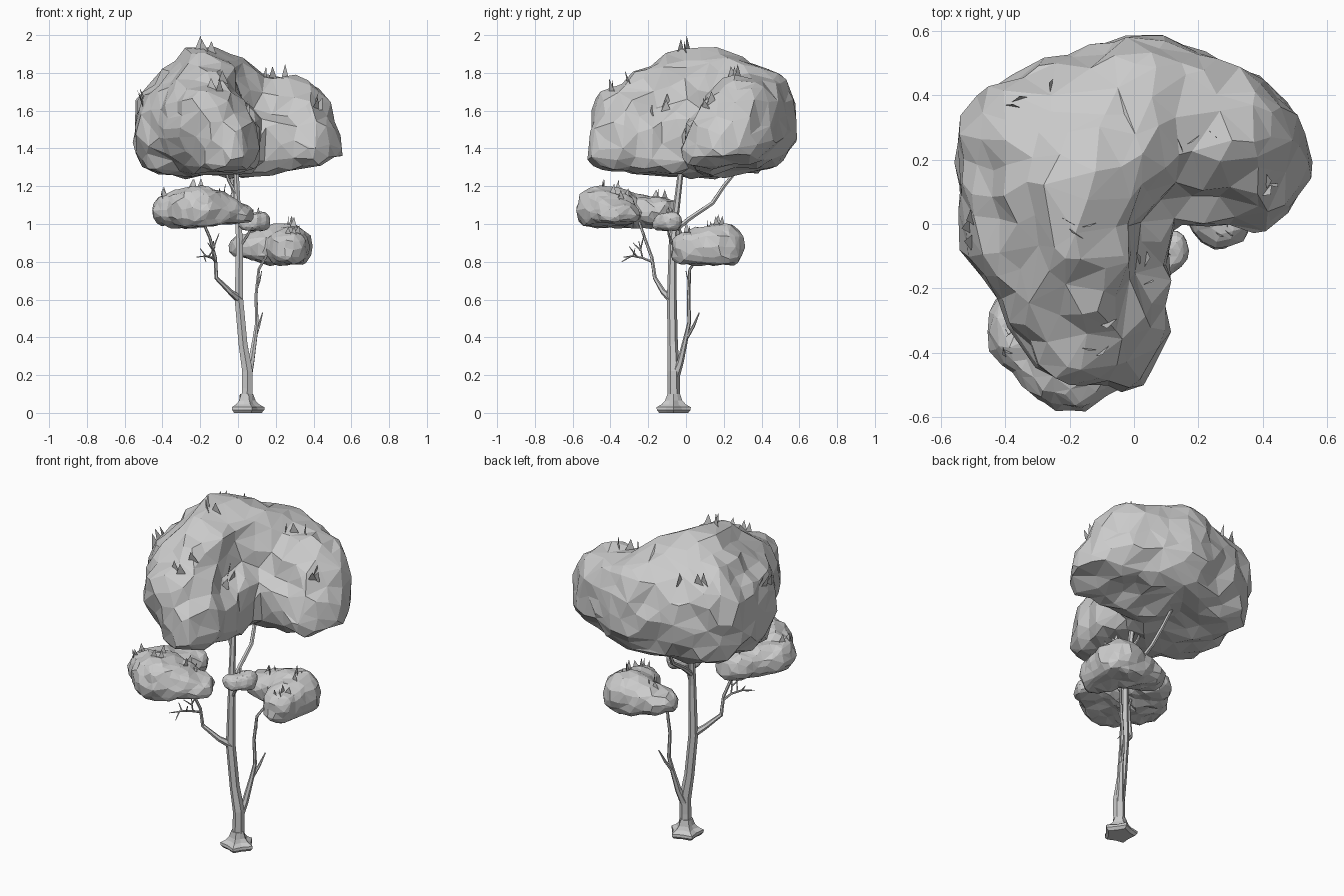
import bpy, bmesh, math, random
from mathutils import Vector

if "Cube" in bpy.data.objects:
    bpy.data.objects.remove(bpy.data.objects["Cube"])

random.seed(4)


def add_object(name, bm):
    me = bpy.data.meshes.new(name)
    bm.to_mesh(me)
    bm.free()
    ob = bpy.data.objects.new(name, me)
    bpy.context.collection.objects.link(ob)
    return ob


def boxy(v, p):
    return math.copysign(abs(v) ** p, v)


def foliage(name, lumps, chains, floor, voxel, ratio, strength, grain):
    """Hull groups of rounded lumps, fuse them, then facet the result."""
    bm = bmesh.new()
    for chain in chains:
        verts = []
        for i in chain:
            cx, cy, cz, rx, ry, rz = lumps[i]
            for a in range(14):
                for b in range(-4, 5):
                    t, s = math.tau * a / 14, math.pi * b / 8
                    x = cx + rx * math.cos(t) * boxy(math.cos(s), .75)
                    y = cy + ry * math.sin(t) * boxy(math.cos(s), .75)
                    z = cz + rz * boxy(math.sin(s), .85)
                    verts.append(bm.verts.new((x, y, max(z, floor(x, y)))))
        bmesh.ops.convex_hull(bm, input=verts)
        junk = [v for v in verts if v.is_valid and not v.link_faces]
        bmesh.ops.delete(bm, geom=junk, context='VERTS')
    ob = add_object(name, bm)
    m = ob.modifiers.new("fuse", 'REMESH')
    m.mode = 'VOXEL'
    m.voxel_size = voxel
    tex = bpy.data.textures.new(name + "_lumps", 'CLOUDS')
    tex.noise_scale = grain
    tex.noise_depth = 0
    d = ob.modifiers.new("lumps", 'DISPLACE')
    d.texture = tex
    d.strength = strength
    d.mid_level = .5
    f = ob.modifiers.new("facets", 'DECIMATE')
    f.ratio = ratio
    return ob


# Large crown: an elbow of two lobes with a bowl-shaped underside
crown = foliage("crown", [
    (-.05, -.34, 1.42, .15, .18, .16),   # 0 low front end
    (-.17, -.29, 1.55, .20, .20, .20),   # 1 high front end
    (-.30, .02, 1.49, .25, .24, .25),    # 2 left bulge
    (-.18, .10, 1.68, .19, .24, .26),    # 3 peak
    (-.31, .26, 1.53, .24, .21, .27),    # 4 back left
    (.03, .36, 1.55, .23, .23, .26),     # 5 back
    (.30, .29, 1.55, .18, .20, .22),     # 6 right shoulder
    (.38, .19, 1.41, .18, .21, .13),     # 7 right end
    (.03, .12, 1.44, .10, .10, .19),     # 8 inner corner
], [(0, 1, 2), (1, 2, 3), (2, 3, 4), (3, 4, 5), (5, 6, 7), (0, 8, 2), (8, 5, 7), (8, 2, 5)],
    lambda x, y: 1.255 + .2 * max(0, x) ** 2 + .22 * min(0, y) ** 2
    + .12 * max(0, x + y - .3) + .08 * max(0, -x - .3),
    .025, .055, .05, .12)

# Left, right and middle bushes
left_bush = foliage("left_bush", [
    (-.32, -.33, 1.07, .14, .14, .09),
    (-.20, -.43, 1.08, .16, .15, .12),
    (-.23, -.14, 1.06, .12, .11, .08),
    (-.04, -.36, 1.05, .12, .12, .06),
], [(0, 1), (0, 2), (1, 3)], lambda x, y: .98 + .09 * max(0, x + .3), .014, .07, .022, .06)

right_bush = foliage("right_bush", [
    (.27, .02, .87, .10, .10, .09),
    (.25, .18, .88, .14, .13, .12),
    (.05, .17, .88, .10, .10, .06),
], [(0, 1), (1, 2)], lambda x, y: .785 + .05 * max(0, .2 - x), .014, .07, .02, .06)

middle_bush = foliage("middle_bush", [
    (.12, -.08, 1.015, .05, .06, .05),
    (.06, -.13, 1.005, .06, .05, .04),
], [(0, 1)], lambda x, y: .965, .009, .12, .012, .04)


# Pointed leaf tufts, snapped to the foliage surface
def tufts(name, host, spots, size, count):
    dg = bpy.context.evaluated_depsgraph_get()
    ev = host.evaluated_get(dg)
    bm = bmesh.new()
    for spot in spots:
        for k in range(count):
            p = Vector(spot) + Vector((random.uniform(-1, 1), random.uniform(-1, 1), 0)) * size
            ok, loc, nor, _ = ev.closest_point_on_mesh(p)
            t = random.uniform(0, math.tau)
            side = Vector((math.cos(t), math.sin(t), 0)) * size * .45
            up = (Vector((0, 0, 1)) + nor * .5).normalized()
            base = loc - up * size * .2
            tip = base + up * size * random.uniform(1.0, 1.35) + side * .3
            bm.faces.new([bm.verts.new(q) for q in (base - side, base + side, tip)])
    return add_object(name, bm)


tufts("crown_tufts", crown, [
    (-.15, .02, 1.96), (-.52, -.02, 1.66), (-.12, -.37, 1.78), (.19, .27, 1.80),
    (.45, .13, 1.63), (.02, -.13, 1.62), (-.32, .40, 1.78)], .065, 3)
tufts("left_bush_tufts", left_bush, [
    (-.38, -.38, 1.17), (-.22, -.40, 1.22), (-.24, -.14, 1.16), (-.08, -.36, 1.13)], .045, 4)
tufts("right_bush_tufts", right_bush, [
    (.25, .15, 1.0), (.28, .0, .98), (.08, .18, .95)], .045, 4)
tufts("middle_bush_tufts", middle_bush, [(.1, -.09, 1.07)], .03, 3)


# Tapered six-sided wood
def limb(name, pts):
    cu = bpy.data.curves.new(name, 'CURVE')
    cu.dimensions = '3D'
    cu.bevel_depth = 1
    cu.bevel_resolution = 1
    cu.use_fill_caps = True
    sp = cu.splines.new('POLY')
    sp.use_smooth = False
    sp.points.add(len(pts) - 1)
    for q, (x, y, z, r) in zip(sp.points, pts):
        q.co = (x, y, z, 1)
        q.radius = r
    ob = bpy.data.objects.new(name, cu)
    bpy.context.collection.objects.link(ob)


limb("trunk", [(.045, -.065, .05, .034), (.05, -.065, .13, .032), (.05, -.065, .22, .032),
               (.027, -.07, .36, .027), (.005, -.075, .60, .026), (.008, -.07, .90, .021),
               (.0, -.055, 1.05, .018), (-.01, -.025, 1.3, .015)])
limb("upper_back_branch", [(.005, -.065, .96, .014), (.0, .02, 1.03, .013),
                           (-.01, .14, 1.11, .012), (-.03, .20, 1.2, .011), (-.04, .29, 1.31, .009)])
limb("upper_left_twig", [(-.01, -.045, 1.16, .010), (-.05, -.03, 1.23, .008), (-.07, -.02, 1.3, .006)])
limb("middle_branch", [(.01, -.07, .88, .009), (.05, -.09, .94, .007), (.08, -.1, 1.0, .006)])
limb("left_branch", [(.01, -.075, .60, .022), (-.04, -.12, .64, .015), (-.115, -.165, .715, .011),
                     (-.12, -.18, .82, .009), (-.15, -.22, .93, .008), (-.19, -.25, 1.02, .007)])
limb("right_branch", [(.05, -.06, .19, .026), (.07, -.03, .27, .018), (.09, .0, .40, .013),
                      (.10, .017, .48, .010), (.095, .014, .62, .009), (.11, .02, .76, .008),
                      (.16, .08, .85, .006)])
limb("right_stub", [(.09, .005, .40, .010), (.11, .04, .46, .008), (.13, .07, .53, .003)])
limb("right_twig", [(.10, .016, .66, .006), (.115, .012, .70, .004), (.125, .0, .75, .002)])

# Bare twigs on the left branch
limb("bare_twig", [(-.12, -.18, .80, .007), (-.135, -.23, .82, .006), (-.17, -.28, .83, .005),
                   (-.22, -.33, .825, .002)])
for i, (a, b) in enumerate([
        ((-.135, -.23, .82), (-.13, -.25, .91)), ((-.155, -.26, .827), (-.12, -.30, .88)),
        ((-.17, -.28, .83), (-.20, -.27, .87)), ((-.18, -.29, .83), (-.17, -.34, .80)),
        ((-.132, -.24, .87), (-.10, -.22, .95)), ((-.132, -.24, .86), (-.16, -.28, .90))]):
    limb("small_twig_%d" % i, [(*a, .005), (*b, .002)])

# Flared root base with five lobes
bm = bmesh.new()
rings = []
for z, r, lobe in ((0, .070, .15), (.015, .084, .12), (.03, .082, .16), (.045, .056, .2),
                   (.065, .043, .12), (.10, .035, 0)):
    rings.append([bm.verts.new((.045 + r * (1 + lobe * (-1) ** k) * math.cos(math.tau * k / 10),
                                -.065 + r * (1 + lobe * (-1) ** k) * math.sin(math.tau * k / 10), z))
                  for k in range(10)])
for lo, hi in zip(rings, rings[1:]):
    for k in range(10):
        bm.faces.new((lo[k], lo[(k + 1) % 10], hi[(k + 1) % 10], hi[k]))
bm.faces.new(rings[0][::-1])
bm.faces.new(rings[-1])
add_object("root_flare", bm)
